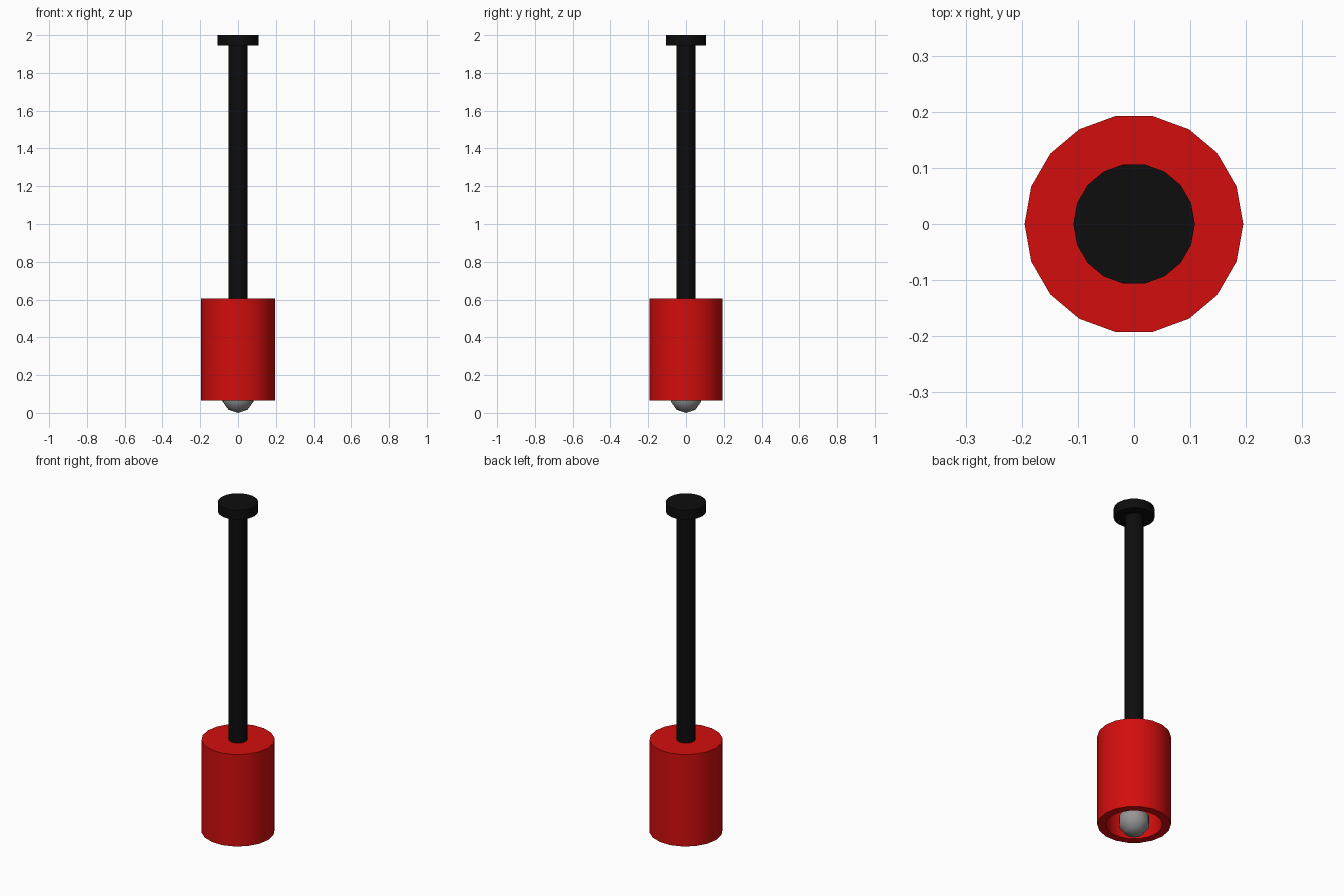
import bpy
import bmesh
import math

cube = bpy.data.objects.get("Cube")
if cube:
    bpy.data.objects.remove(cube, do_unlink=True)

SIDES = 18


def material(name, colour):
    mat = bpy.data.materials.new(name)
    mat.use_nodes = True
    mat.diffuse_color = colour
    mat.node_tree.nodes["Principled BSDF"].inputs["Base Color"].default_value = colour
    return mat


def lathe(name, profile, mat, smooth_angle=40):
    """Revolve (radius, height) points around z; zero radius makes a pole."""
    bm = bmesh.new()
    rings = []
    for radius, z in profile:
        if radius == 0:
            rings.append([bm.verts.new((0, 0, z))] * SIDES)
            continue
        angles = [math.tau * i / SIDES for i in range(SIDES)]
        rings.append([bm.verts.new((radius * math.cos(a), radius * math.sin(a), z))
                      for a in angles])
    for low, high in zip(rings, rings[1:]):
        for i in range(SIDES):
            j = (i + 1) % SIDES
            corners = dict.fromkeys((low[i], low[j], high[j], high[i]))
            bm.faces.new(list(corners))
    bmesh.ops.recalc_face_normals(bm, faces=bm.faces)
    mesh = bpy.data.meshes.new(name)
    bm.to_mesh(mesh)
    bm.free()
    mesh.materials.append(mat)
    obj = bpy.data.objects.new(name, mesh)
    bpy.context.collection.objects.link(obj)
    bpy.ops.object.select_all(action="DESELECT")
    obj.select_set(True)
    bpy.context.view_layer.objects.active = obj
    bpy.ops.object.shade_smooth_by_angle(angle=math.radians(smooth_angle))
    return obj


def cylinder(name, radius, bottom, top, mat):
    return lathe(name, [(0, bottom), (radius, bottom), (radius, top), (0, top)], mat)


red = material("red shade paint", (0.65, 0.004, 0.004, 1))
black = material("black plastic", (0.004, 0.004, 0.004, 1))
grey = material("grey glass", (0.3, 0.3, 0.3, 1))

# Ceiling mount and hanging rod, which carries the bulb inside the shade
cylinder("ceiling_mount", 0.108, 1.945, 2.0, black)
cylinder("hanging_rod", 0.05, 0.15, 1.95, black)

# Hollow shade, open at the bottom
lathe("lamp_shade", [(0, 0.605), (0.195, 0.605), (0.195, 0.065),
                     (0.15, 0.065), (0.15, 0.56), (0, 0.56)], red)

# Round bulb with few rings
R, RINGS = 0.085, 5
bulb = [(0, 0)]
for k in range(1, RINGS):
    t = math.pi * k / RINGS
    bulb.append((R * math.sin(t), R - R * math.cos(t)))
lathe("bulb", bulb + [(0, 2 * R)], grey)
